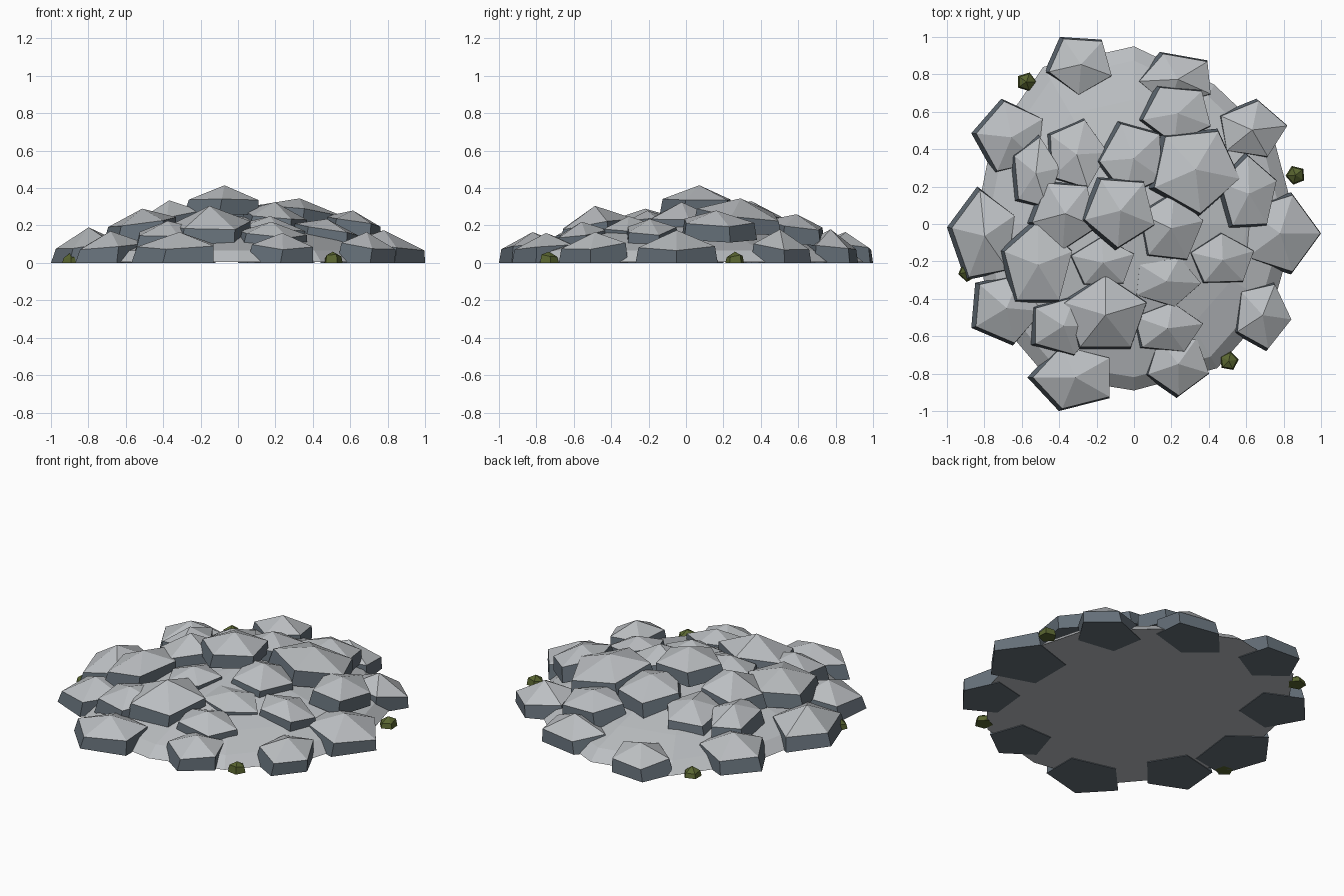
import bpy, math, random

if "Cube" in bpy.data.objects:
    bpy.data.objects.remove(bpy.data.objects["Cube"])

random.seed(7)


def material(name, color):
    m = bpy.data.materials.new(name)
    m.diffuse_color = color
    m.use_nodes = True
    m.node_tree.nodes["Principled BSDF"].inputs["Base Color"].default_value = m.diffuse_color
    return m


moss = material("moss_green", (0.10, 0.13, 0.03, 1))
pale = material("pale_stone", (0.50, 0.52, 0.54, 1))
slate = material("slate_side", (0.13, 0.16, 0.19, 1))


def stack(name, rings, apex, side, cap):
    """Closed faceted solid: flat bottom, stacked rings, pointed cap."""
    n = len(rings[0])
    verts = [p for r in rings for p in r] + [apex]
    faces = [tuple(reversed(range(n)))]
    for k in range(len(rings) - 1):
        for i in range(n):
            j = (i + 1) % n
            faces.append((k * n + i, k * n + j, (k + 1) * n + j, (k + 1) * n + i))
    sides = len(faces)
    top = (len(rings) - 1) * n
    faces += [(top + i, top + (i + 1) % n, len(verts) - 1) for i in range(n)]
    me = bpy.data.meshes.new(name)
    me.from_pydata(verts, [], faces)
    me.update()
    for m in (side, cap):
        if m:
            me.materials.append(m)
    if side:
        for f in me.polygons:
            f.material_index = int(f.index >= sides)
    ob = bpy.data.objects.new(name, me)
    bpy.context.collection.objects.link(ob)
    return ob


def rock(name, box, rot, z0, z1, z2, n=5, side=slate, cap=pale, taper=0.93, lean=0.013, tilt=0.0):
    """Slab of n sides filling the x/y box, pointed top, tilted down away from the centre."""
    x0, x1, y0, y1 = box
    ang = [math.radians(rot + 360 * i / n) for i in range(n)]
    px, py = [math.cos(a) for a in ang], [math.sin(a) for a in ang]
    base = [(x0 + (x1 - x0) * (c - min(px)) / (max(px) - min(px)),
             y0 + (y1 - y0) * (s - min(py)) / (max(py) - min(py))) for c, s in zip(px, py)]
    cx, cy = sum(p[0] for p in base) / n, sum(p[1] for p in base) / n
    drop = [tilt * (math.hypot(x, y) - math.hypot(cx, cy)) for x, y in base]
    low = [(x, y, z0 - d if z0 > 0 else 0) for (x, y), d in zip(base, drop)]
    high = [(cx + lean + (x - cx) * taper, cy + (y - cy) * taper,
             z1 - d + random.uniform(-0.01, 0.01)) for (x, y), d in zip(base, drop)]
    return stack(name, [low, high], (cx + lean, cy, z2), side, cap)


# Mound under the stones
radii = [0.87, 0.87, 0.86, 0.95, 0.97, 0.88, 0.85, 0.90, 0.94, 0.89, 0.89, 0.86]
profile = [(1.0, 0.004), (0.92, 0.065), (0.70, 0.125), (0.40, 0.195)]
rings = [[(r * s * math.cos(i * math.pi / 6), r * s * math.sin(i * math.pi / 6), z)
          for i, r in enumerate(radii)] for s, z in profile]
stack("mound", rings, (0, 0, 0.25), None, pale)

# Outer stones on the ground: x0, x1, y0, y1, rotation, apex height
outer = [
    (-0.48, -0.12, 0.68, 1.00, 50, 0.165),
    (0.00, 0.41, 0.62, 0.92, 40, 0.18),
    (0.44, 0.82, 0.35, 0.67, 80, 0.18),
    (0.58, 1.00, -0.27, 0.17, 0, 0.175),
    (0.53, 0.84, -0.68, -0.31, 65, 0.165),
    (0.05, 0.40, -0.93, -0.60, 55, 0.16),
    (-0.57, -0.13, -1.00, -0.64, 180, 0.165),
    (-0.87, -0.49, -0.65, -0.26, -5, 0.17),
    (-1.00, -0.64, -0.30, 0.20, 170, 0.19),
    (-0.87, -0.49, 0.27, 0.67, 30, 0.18),
]
for i, (x0, x1, y0, y1, rot, z) in enumerate(outer):
    rock(f"outer_stone_{i + 1}", (x0, x1, y0, y1), rot, 0, 0.095, z, tilt=0.1)

# Piled stones: x0, x1, y0, y1, rotation, ring height, apex height
piled = [
    (-0.47, -0.14, 0.18, 0.57, 75, 0.20, 0.26),
    (-0.66, -0.40, 0.08, 0.48, 80, 0.19, 0.25),
    (0.02, 0.41, 0.42, 0.74, 120, 0.20, 0.26),
    (0.44, 0.76, -0.02, 0.38, 20, 0.22, 0.28),
    (0.28, 0.64, -0.32, -0.04, 20, 0.18, 0.235),
    (-0.01, 0.36, -0.45, -0.17, 140, 0.20, 0.25),
    (-0.02, 0.37, -0.69, -0.41, 10, 0.165, 0.22),
    (-0.40, 0.07, -0.67, -0.26, 90, 0.21, 0.305),
    (-0.55, -0.19, -0.71, -0.38, 0, 0.165, 0.225),
    (-0.72, -0.33, -0.42, 0.03, 90, 0.22, 0.29),
    (-0.36, 0.00, -0.33, -0.06, 20, 0.23, 0.28),
    (-0.57, -0.20, -0.15, 0.23, 50, 0.25, 0.335),
    (-0.21, 0.15, 0.14, 0.55, 40, 0.26, 0.33),
    (0.08, 0.57, 0.04, 0.51, 60, 0.27, 0.345),
    (0.01, 0.37, -0.20, 0.18, -60, 0.26, 0.325),
    (-0.29, 0.11, -0.14, 0.25, 50, 0.345, 0.415),
]
for i, (x0, x1, y0, y1, rot, z1, z2) in enumerate(piled):
    tilt = 0 if i == 15 else 0.15
    rock(f"piled_stone_{i + 1}", (x0, x1, y0, y1), rot, z1 - 0.085, z1, z2, tilt=tilt)

# Moss tufts around the edge
for i, (x, y) in enumerate([(-0.57, 0.76), (0.86, 0.26), (0.51, -0.73), (-0.89, -0.26)]):
    box = (x - 0.05, x + 0.05, y - 0.05, y + 0.05)
    rock(f"moss_tuft_{i + 1}", box, 40 * i, 0.0, 0.035, 0.06, 5, moss, moss, 0.85, 0)
